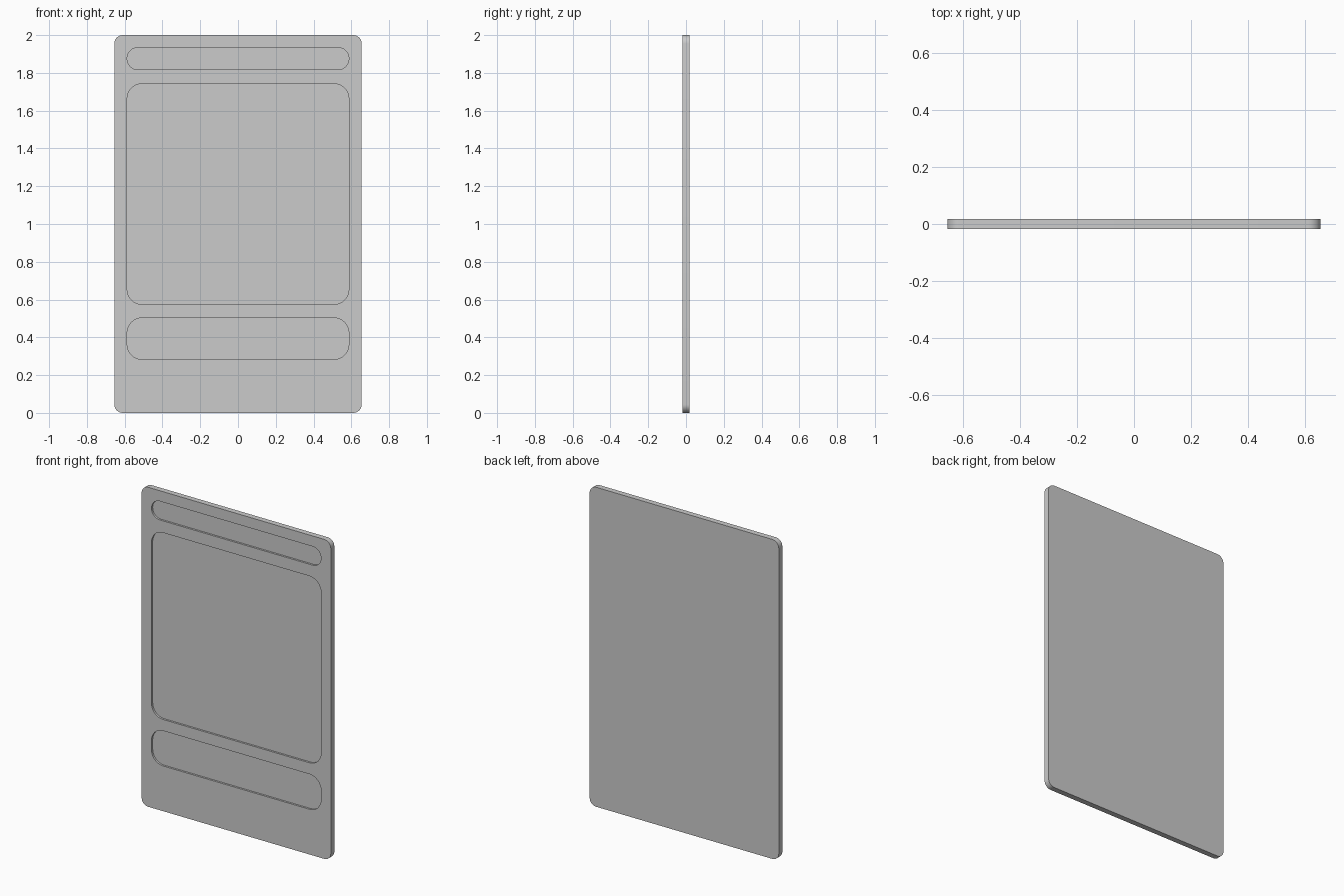
import bpy, bmesh, math

if "Cube" in bpy.data.objects:
    bpy.data.objects.remove(bpy.data.objects["Cube"])

FRONT, BACK = -0.0175, 0.0175
DEPTH = 0.012
SEG = 8


def rounded_loop(bm, half_w, z0, z1, r, y):
    """Closed rounded-rectangle outline in the XZ plane."""
    corners = [(half_w - r, z1 - r, 0), (-half_w + r, z1 - r, 90),
               (-half_w + r, z0 + r, 180), (half_w - r, z0 + r, 270)]
    verts = []
    for cx, cz, start in corners:
        for i in range(SEG + 1):
            a = math.radians(start + 90 * i / SEG)
            verts.append(bm.verts.new((cx + r * math.cos(a), y, cz + r * math.sin(a))))
    return verts


def edges_of(bm, loop):
    return [bm.edges.new((loop[i - 1], loop[i])) for i in range(len(loop))]


def wall(bm, a, b):
    for i in range(len(a)):
        bm.faces.new((a[i - 1], a[i], b[i], b[i - 1]))


bm = bmesh.new()

# Outer slab: front outline, back face and rim
outer_size = (0.655, 0.0, 2.0, 0.045)
outer = rounded_loop(bm, *outer_size, FRONT)
rear = rounded_loop(bm, *outer_size, BACK)
front_edges = edges_of(bm, outer)
wall(bm, outer, rear)
bm.faces.new(rear)

# Recesses: top slot, main window, lower panel (z range and corner radius)
for z0, z1, r in [(1.817, 1.934, 0.0575), (0.574, 1.743, 0.08), (0.283, 0.503, 0.08)]:
    rim = rounded_loop(bm, 0.587, z0, z1, r, FRONT)
    floor = rounded_loop(bm, 0.587, z0, z1, r, FRONT + DEPTH)
    front_edges += edges_of(bm, rim)
    wall(bm, rim, floor)
    bm.faces.new(floor)

# Front face around the recesses
bmesh.ops.triangle_fill(bm, edges=front_edges, use_beauty=True)
bmesh.ops.recalc_face_normals(bm, faces=bm.faces)

mesh = bpy.data.meshes.new("recessed_panel")
bm.to_mesh(mesh)
bm.free()
panel = bpy.data.objects.new("recessed_panel", mesh)
bpy.context.collection.objects.link(panel)

bpy.context.view_layer.objects.active = panel
panel.select_set(True)
bpy.ops.object.shade_smooth_by_angle(angle=math.radians(30))
